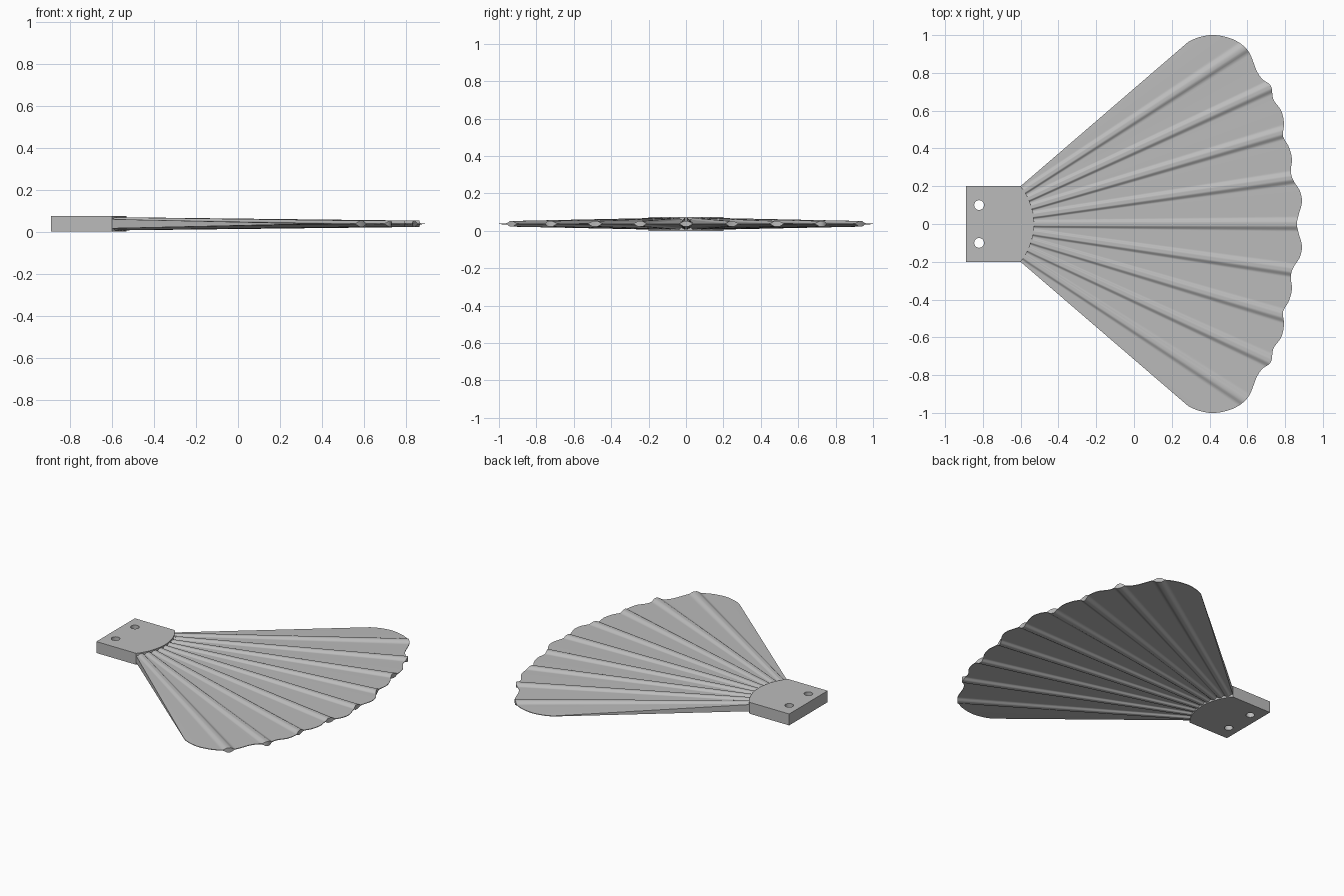
import bpy, bmesh, math
from mathutils import Vector

if "Cube" in bpy.data.objects:
    bpy.data.objects.remove(bpy.data.objects["Cube"])

MID = 0.0375                      # half the mount thickness
APEX = Vector((-0.85, 0.0))       # point where all the ribs meet
ROOT_R = 0.32
ROOT_ANGLE = math.asin(0.2 / ROOT_R)
RIB_STEP = math.radians(8.25)

grey = bpy.data.materials.new("plain grey")
grey.use_nodes = True
grey.diffuse_color = (0.5, 0.5, 0.5, 1)
grey.node_tree.nodes["Principled BSDF"].inputs["Base Color"].default_value = (0.5, 0.5, 0.5, 1)


def polar(angle, radius):
    return APEX + Vector((math.cos(angle), math.sin(angle))) * radius


def smooth_curve(pts, steps):
    """Catmull-Rom curve through the points."""
    out = []
    for i in range(1, len(pts) - 2):
        a, b, c, d = pts[i - 1:i + 3]
        for s in range(steps):
            t = s / steps
            out.append(0.5 * (2 * b + (c - a) * t + (2 * a - 5 * b + 4 * c - d) * t * t
                              + (3 * b - a - 3 * c + d) * t ** 3))
    return out + [pts[-2]]


# Mount plate: flat filled outline with two round holes
def add_loop(curve, pts):
    spline = curve.splines.new("POLY")
    spline.points.add(len(pts) - 1)
    for p, co in zip(spline.points, pts):
        p.co = (co[0], co[1], 0, 1)
    spline.use_cyclic_u = True


curve = bpy.data.curves.new("mount_plate", "CURVE")
curve.dimensions = "2D"
curve.fill_mode = "BOTH"
curve.extrude = MID
arc = [polar(ROOT_ANGLE * (i / 12 - 1), ROOT_R) for i in range(25)]
add_loop(curve, [(-0.89, -0.2)] + arc + [(-0.89, 0.2)])
for y in (-0.1, 0.1):
    add_loop(curve, [(-0.82 + 0.026 * math.cos(a), y + 0.026 * math.sin(a))
                     for a in (math.tau * i / 32 for i in range(32))])
mount = bpy.data.objects.new("mount_plate", curve)
mount.location.z = MID
bpy.context.collection.objects.link(mount)
curve.materials.append(grey)

# Scalloped tip outline, from the centre to the upper corner, then mirrored
half = [Vector(p) for p in (
    (0.862, 0), (0.872, 0.05), (0.889, 0.116), (0.878, 0.175), (0.843, 0.232), (0.83, 0.28),
    (0.836, 0.344), (0.82, 0.407), (0.789, 0.466), (0.794, 0.53), (0.78, 0.598),
    (0.738, 0.66), (0.725, 0.73), (0.68, 0.767), (0.65, 0.81), (0.605, 0.915),
    (0.53, 0.975), (0.43, 1.0), (0.35, 0.99), (0.286, 0.963), (0.25, 0.93))]
upper = smooth_curve([Vector((half[1].x, -half[1].y))] + half, 11)
tips = [Vector((p.x, -p.y)) for p in reversed(upper[1:])] + upper
TIP_ANGLE = math.atan2(half[-2].y, half[-2].x - APEX.x)


# Half thickness of the tapering web plus the nearest rib
def half_thickness(p, t):
    rel = p - APEX
    ang = math.atan2(rel.y, rel.x)
    rib = max(-4, min(4, round(ang / RIB_STEP)))
    d = rel.length * abs(math.sin(ang - rib * RIB_STEP))
    width = 0.021 + 0.017 * t
    k = max(0, min(1, (width - d) / (width - 0.008)))
    web = 0.022 + (0.002 - 0.022) * t
    ridge = 0.031 + (0.015 - 0.031) * t
    return web + (ridge - web) * k * k * (3 - 2 * k)


# Ribbed fan: top and bottom grids joined around the rim
ROWS = 24
bm = bmesh.new()
top, bottom = [], []
for tip in tips:
    ang = math.atan2(tip.y, tip.x - APEX.x) * ROOT_ANGLE / TIP_ANGLE
    root = polar(ang, ROOT_R - 0.01)
    cols = ([], [])
    for r in range(ROWS + 1):
        t = r / ROWS
        p = root.lerp(tip, t)
        h = half_thickness(p, t)
        for col, z in zip(cols, (MID + h, MID - h)):
            col.append(bm.verts.new((p.x, p.y, z)))
    top.append(cols[0])
    bottom.append(cols[1])
n = len(tips)
for i in range(n - 1):
    for r in range(ROWS):
        bm.faces.new((top[i][r], top[i][r + 1], top[i + 1][r + 1], top[i + 1][r]))
        bm.faces.new((bottom[i][r], bottom[i + 1][r], bottom[i + 1][r + 1], bottom[i][r + 1]))
    for r in (0, ROWS):
        bm.faces.new((top[i][r], top[i + 1][r], bottom[i + 1][r], bottom[i][r]))
for i in (0, n - 1):
    for r in range(ROWS):
        bm.faces.new((top[i][r], bottom[i][r], bottom[i][r + 1], top[i][r + 1]))
bmesh.ops.recalc_face_normals(bm, faces=bm.faces)
mesh = bpy.data.meshes.new("ribbed_fan")
bm.to_mesh(mesh)
bm.free()
mesh.materials.append(grey)
fan = bpy.data.objects.new("ribbed_fan", mesh)
bpy.context.collection.objects.link(fan)

# Turn the plate into a mesh and shade smoothly with crisp edges
bpy.ops.object.select_all(action="DESELECT")
mount.select_set(True)
bpy.context.view_layer.objects.active = mount
bpy.ops.object.convert(target="MESH")
fan.select_set(True)
bpy.ops.object.shade_smooth_by_angle(angle=math.radians(30))
